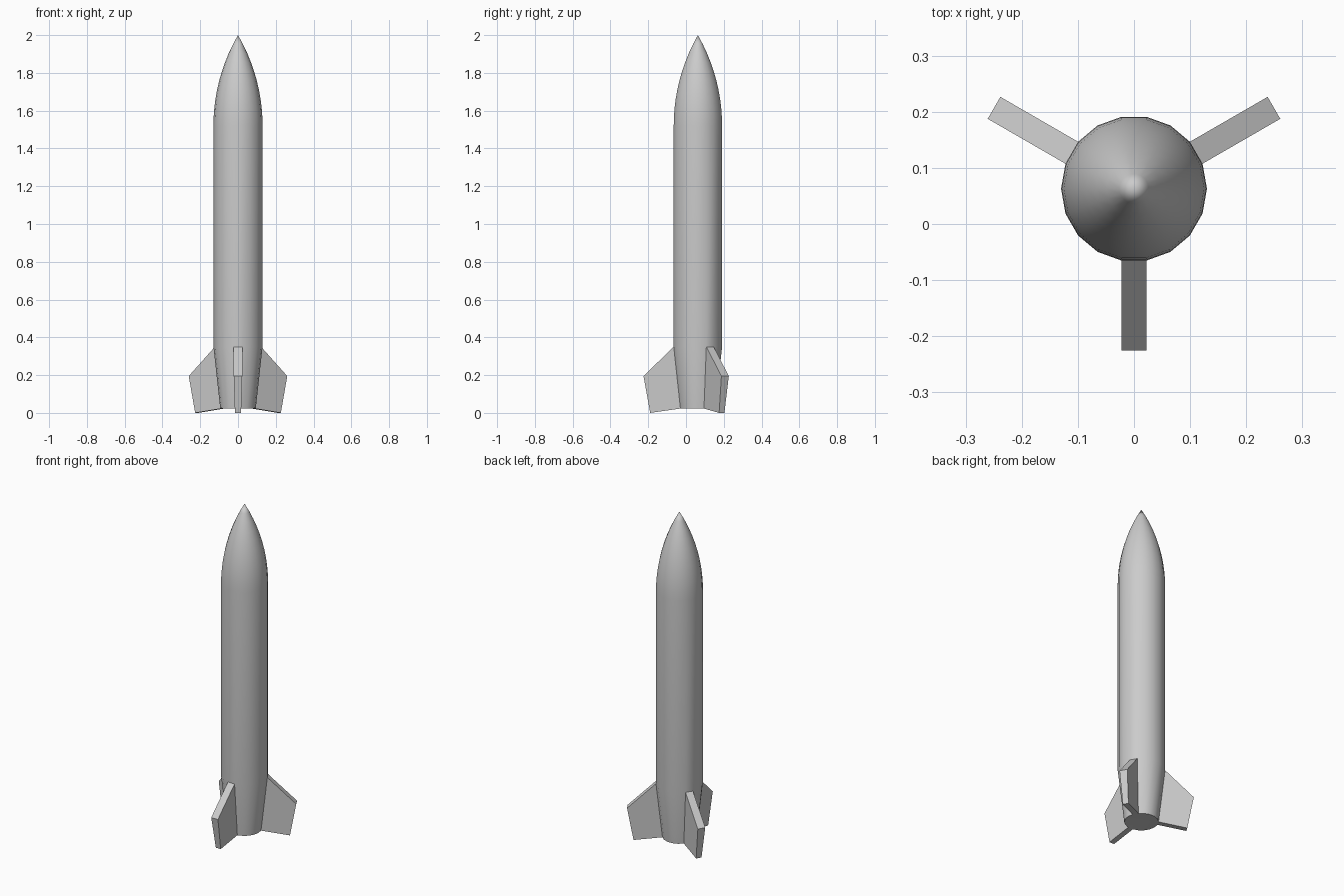
import bpy, bmesh
from math import sin, cos, sqrt, radians
from mathutils import Vector

if "Cube" in bpy.data.objects:
    bpy.data.objects.remove(bpy.data.objects["Cube"])

SIDES = 18
R = 0.13            # body radius
CENTRE_Y = 0.063    # body axis offset so the whole model is centred
Z_BASE, Z_FIN, Z_NOSE, Z_TIP = 0.023, 0.35, 1.52, 2.0

# Side profile: tapered tail, straight tube, ogive nose
profile = [(0.094, Z_BASE), (R, Z_FIN), (R, Z_NOSE)]
length = Z_TIP - Z_NOSE
rho = (R * R + length * length) / (2 * R)
NOSE_STEPS = 10
for i in range(1, NOSE_STEPS):
    h = length * i / NOSE_STEPS
    profile.append((sqrt(rho * rho - h * h) + R - rho, Z_NOSE + h))

# Body of revolution
bm = bmesh.new()
rings = []
for r, z in profile:
    rings.append([bm.verts.new((r * cos(radians(360 * k / SIDES)),
                                r * sin(radians(360 * k / SIDES)) + CENTRE_Y, z))
                  for k in range(SIDES)])
tip = bm.verts.new((0, CENTRE_Y, Z_TIP))
tail_faces = []
for level, (a, b) in enumerate(zip(rings, rings[1:])):
    for k in range(SIDES):
        n = (k + 1) % SIDES
        face = bm.faces.new((a[k], a[n], b[n], b[k]))
        if level == 0:
            tail_faces.append(face)
for k in range(SIDES):
    bm.faces.new((rings[-1][k], rings[-1][(k + 1) % SIDES], tip))
bm.faces.new(rings[0][::-1])

# Three swept fins pulled out of the tail faces at 30, 150 and 270 degrees
for angle in (30, 150, 270):
    face = tail_faces[int(angle // (360 / SIDES))]
    out = Vector((cos(radians(angle)), sin(radians(angle)), 0))
    fin = bmesh.ops.extrude_discrete_faces(bm, faces=[face])["faces"][0]
    for v in fin.verts:
        drop = 0.155 if v.co.z > 0.2 else Z_BASE
        v.co += out * 0.16 - Vector((0, 0, drop))

bmesh.ops.recalc_face_normals(bm, faces=bm.faces)
mesh = bpy.data.meshes.new("rocket_body_with_fins")
bm.to_mesh(mesh)
bm.free()
rocket = bpy.data.objects.new("rocket_body_with_fins", mesh)
bpy.context.collection.objects.link(rocket)

# Smooth tube and nose, crisp fin edges
bpy.context.view_layer.objects.active = rocket
rocket.select_set(True)
bpy.ops.object.shade_smooth_by_angle(angle=radians(30))
